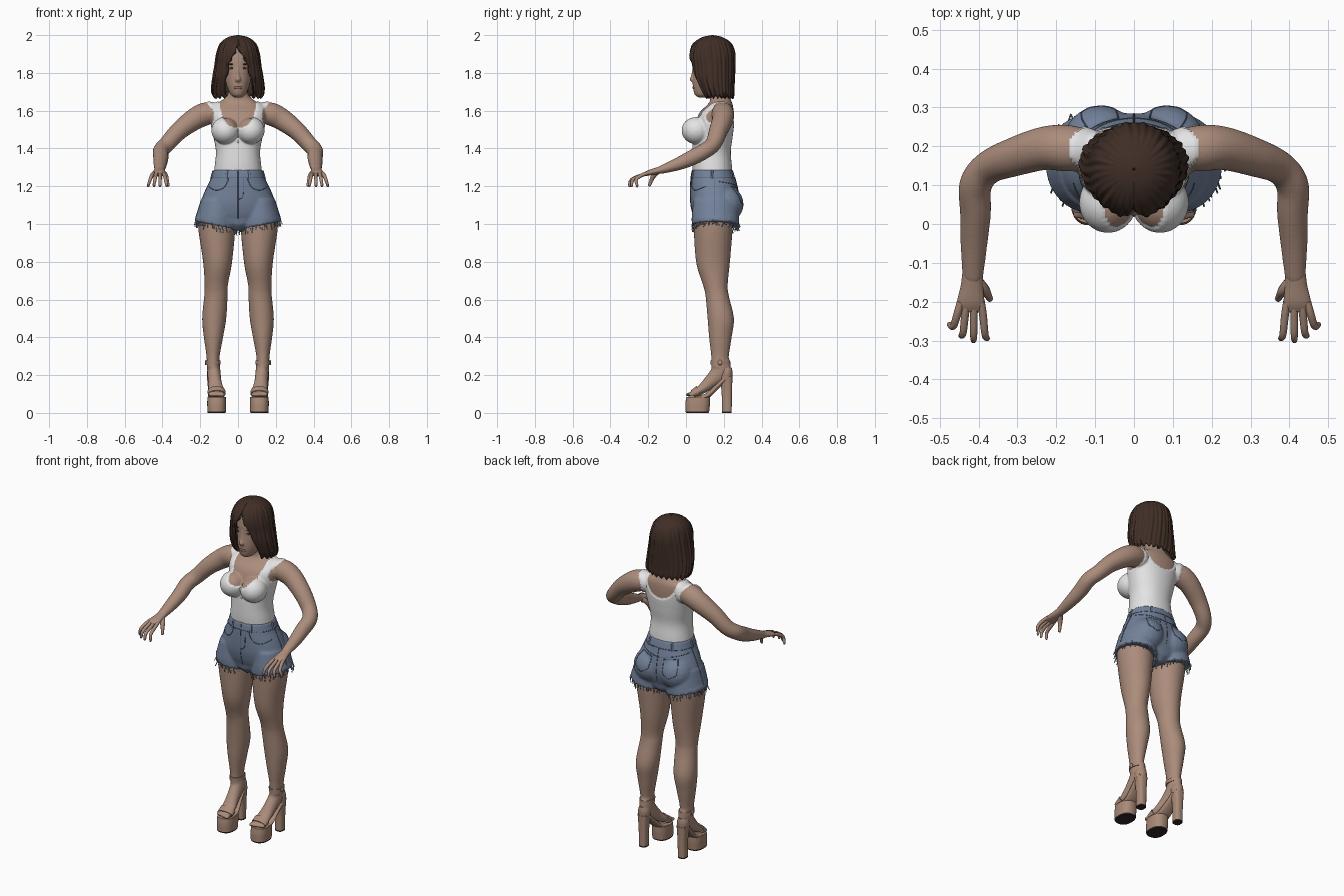
import bpy, bmesh, random
from math import sin, cos, pi, radians
from mathutils import Vector, Matrix
from mathutils.bvhtree import BVHTree

random.seed(4)
if "Cube" in bpy.data.objects:
    bpy.data.objects.remove(bpy.data.objects["Cube"])


def material(name, *rgb):
    m = bpy.data.materials.new(name)
    m.use_nodes = True
    m.diffuse_color = (*rgb, 1)
    m.node_tree.nodes["Principled BSDF"].inputs["Base Color"].default_value = (*rgb, 1)
    return m


SKIN = material("skin", .41, .265, .2)
WHITE = material("white cotton", .78, .78, .79)
DENIM = material("blue denim", .17, .22, .32)
SEAM = material("dark denim seam", .09, .12, .18)
THREAD = material("frayed thread", .3, .35, .43)
HAIR = material("brown hair", .05, .027, .019)
TAN = material("tan leather", .4, .255, .185)
SOLE = material("dark sole", .03, .02, .018)
LIPS = material("lip rose", .3, .14, .11)
EYE = material("dark eye", .06, .04, .035)


def spline(rows, n):
    # Catmull-Rom through rows of any width
    out = []
    for i in range(len(rows) - 1):
        a, b, c, d = (rows[max(i - 1, 0)], rows[i], rows[i + 1], rows[min(i + 2, len(rows) - 1)])
        for k in range(n):
            t = k / n
            out.append([q + .5 * t * (r - p + t * (2*p - 5*q + 4*r - s + t * (3*(q - r) + s - p)))
                        for p, q, r, s in zip(a, b, c, d)])
    return out + [list(rows[-1])]


def sweep(bm, rows, ref=None, n=5, seg=28, power=2):
    # rows are x, y, z and two radii; rings lie flat unless ref gives the first radius direction
    pts = spline(rows, n)
    rings = []
    for i, p in enumerate(pts):
        a, b = Vector((1, 0, 0)), Vector((0, 1, 0))
        if ref:
            t = (Vector(pts[min(i + 1, len(pts) - 1)][:3]) - Vector(pts[max(i - 1, 0)][:3])).normalized()
            a = (Vector(ref) - t * t.dot(Vector(ref))).normalized()
            b = t.cross(a)
        ring = []
        for k in range(seg):
            c, s = cos(2 * pi * k / seg), sin(2 * pi * k / seg)
            f = (abs(c) ** power + abs(s) ** power) ** (-1 / power)
            ring.append(bm.verts.new(Vector(p[:3]) + a * c * f * p[3] + b * s * f * p[4]))
        rings.append(ring)
    for r, q in zip(rings, rings[1:]):
        for k in range(seg):
            bm.faces.new((r[k], r[(k + 1) % seg], q[(k + 1) % seg], q[k]))
    bm.faces.new(rings[0][::-1])
    bm.faces.new(rings[-1])


def blob(bm, centre, size):
    bmesh.ops.create_uvsphere(bm, u_segments=20, v_segments=12, radius=1,
                              matrix=Matrix.Translation(centre) @ Matrix.Diagonal((*size, 1)))


def flip(rows, s):
    return [(r[0] * s, *r[1:]) for r in rows]


def make(name, bm, mats, voxel=0, mirror=False, keep_normals=False, sharp=50):
    if not keep_normals:
        bmesh.ops.recalc_face_normals(bm, faces=bm.faces)
    me = bpy.data.meshes.new(name)
    bm.to_mesh(me)
    bm.free()
    ob = bpy.data.objects.new(name, me)
    bpy.context.collection.objects.link(ob)
    if voxel:  # fuse overlapping volumes into one skin
        m = ob.modifiers.new("fuse", 'REMESH')
        m.mode, m.voxel_size = 'VOXEL', voxel
        m = ob.modifiers.new("soften", 'SMOOTH')
        m.factor, m.iterations = .5, 6
        ob.data = bpy.data.meshes.new_from_object(ob.evaluated_get(bpy.context.evaluated_depsgraph_get()))
        ob.modifiers.clear()
    ob.data.materials.clear()
    for m in mats:
        ob.data.materials.append(m)
    ob.data.shade_smooth()
    if not voxel:
        ob.data.set_sharp_from_angle(angle=radians(sharp))
    if mirror:
        ob.modifiers.new("mirror", 'MIRROR').use_clip = False
    return ob


def strands(name, lines, radius, mat):
    cu = bpy.data.curves.new(name, 'CURVE')
    cu.dimensions, cu.bevel_depth, cu.bevel_resolution = '3D', radius, 1
    for line in lines:
        sp = cu.splines.new('POLY')
        sp.points.add(len(line) - 1)
        for q, p in zip(sp.points, line):
            q.co = (*p, 1)
    cu.materials.append(mat)
    bpy.context.collection.objects.link(bpy.data.objects.new(name, cu))


# Body: torso, neck, arms, legs and feet fused together
bm = bmesh.new()
sweep(bm, [(0, .15, 1.13, .13, .09), (0, .14, 1.28, .121, .1), (0, .135, 1.38, .112, .097), (0, .142, 1.46, .125, .1),
           (0, .15, 1.53, .14, .1), (0, .162, 1.59, .15, .09), (0, .18, 1.63, .13, .068), (0, .183, 1.655, .085, .055),
           (0, .175, 1.69, .053, .052), (0, .155, 1.77, .048, .052)], power=2.2, seg=40)
for s in (1, -1):
    blob(bm, (.067 * s, .055, 1.495), (.07, .074, .068))
    sweep(bm, flip([(.11, .19, 1.585, .05, .05), (.17, .195, 1.583, .061, .06), (.23, .195, 1.555, .058, .056),
                    (.31, .172, 1.495, .049, .05), (.375, .145, 1.425, .043, .043), (.408, .1, 1.388, .042, .042),
                    (.408, .03, 1.35, .041, .04), (.412, -.05, 1.315, .033, .035), (.415, -.145, 1.283, .02, .026)], s),
          ref=(0, 0, 1))
    sweep(bm, flip([(.1, .15, 1.1, .09, .11), (.112, .145, 1, .1, .105), (.108, .143, .8, .077, .09),
                    (.115, .155, .68, .062, .066), (.117, .165, .62, .062, .062), (.126, .184, .5, .064, .07),
                    (.13, .182, .4, .051, .06), (.132, .18, .3, .035, .047), (.132, .18, .24, .034, .046)], s))
    sweep(bm, flip([(.131, .187, .28, .033, .045), (.128, .183, .22, .035, .05), (.122, .125, .16, .036, .036),
                    (.115, .075, .12, .042, .024), (.113, .03, .1, .042, .014)], s), ref=(1, 0, 0))
    for k in range(5):
        blob(bm, ((.08 + .017 * k) * s, .016 + .004 * k, .097), (.011, .02, .012))
body = make("body", bm, [SKIN, WHITE], voxel=.0065)


def is_top(c):
    x, z = abs(c.x), c.z
    if not 1.27 < z < 1.67 or x > min(.17, .13 + 7 * (z - 1.57) ** 2 if z > 1.48 else .17):
        return False
    depth = .15 if c.y < .185 else .115
    return z < 1.66 - depth * max(0, 1 - (x / .098) ** 2.4) ** .5 if x < .098 else True


# Tank top: faces chosen by neckline and armhole, raised slightly
me = body.data
covered = [True] * len(me.vertices)
for f in me.polygons:
    f.material_index = int(is_top(f.center))
    if not f.material_index:
        for v in f.vertices:
            covered[v] = False
offsets = [v.normal * .005 for v in me.vertices]
for v, on, off in zip(me.vertices, covered, offsets):
    if on:
        v.co += off
bvh = BVHTree.FromPolygons([v.co for v in me.vertices], [f.vertices for f in me.polygons])
bm = bmesh.new()
for z in (1.495, 1.465, 1.435):
    blob(bm, bvh.ray_cast(Vector((0, -1, z)), Vector((0, 1, 0)))[0], (.006, .004, .006))
make("top_buttons", bm, [WHITE])

# Hands
bm = bmesh.new()
sweep(bm, [(.415, -.12, 1.29, .02, .026), (.417, -.16, 1.28, .017, .029), (.42, -.2, 1.27, .014, .035),
           (.421, -.222, 1.262, .009, .032)], ref=(0, 0, 1))
for base, tip, drop in ((.394, .378, -.3), (.412, .413, -.305), (.43, .445, -.293), (.446, .475, -.264)):
    sweep(bm, [(base, -.2, 1.27, .01, .01), ((base * 2 + tip) / 3, -.235, 1.258, .01, .01),
               ((base + tip * 2) / 3, drop * .6 - .105, 1.235, .009, .009), (tip, drop + .005, 1.203, .007, .007),
               (tip, drop, 1.199, .003, .003)], ref=(0, 0, 1), seg=12)
sweep(bm, [(.4, -.15, 1.277, .014, .014), (.385, -.17, 1.258, .014, .014), (.376, -.183, 1.232, .01, .01),
           (.371, -.193, 1.205, .008, .008), (.371, -.195, 1.2, .003, .003)], ref=(1, 0, 0), seg=12)
make("hands", bm, [SKIN], mirror=True)

# Head with nose, then facial features
bm = bmesh.new()
sweep(bm, [(0, .095, 1.67, .02, .03), (0, .097, 1.685, .038, .051), (0, .115, 1.72, .056, .078),
           (0, .125, 1.76, .067, .09), (0, .13, 1.82, .073, .092), (0, .135, 1.87, .076, .097),
           (0, .14, 1.93, .07, .09), (0, .14, 1.97, .035, .05)])
sweep(bm, [(0, .046, 1.84, .008, .01), (0, .042, 1.79, .01, .014), (0, .037, 1.765, .016, .018),
           (0, .042, 1.75, .013, .01)], seg=16)
make("head", bm, [SKIN], voxel=.004)
for name, mat, spots, size in (
        ("lips", LIPS, [(0, .042, 1.722)], (.022, .008, .009)),
        ("eyes", EYE, [(.03, .05, 1.825), (-.03, .05, 1.825)], (.014, .006, .006)),
        ("eyebrows", HAIR, [(.032, .049, 1.846), (-.032, .049, 1.846)], (.019, .006, .0035))):
    bm = bmesh.new()
    for p in spots:
        blob(bm, p, size)
    make(name, bm, [mat])

# Hair: bob with a centre parting; rows are y, z, radii and half the face opening angle
bm = bmesh.new()
rings = []
rows = spline([(.14, 2, .004, .004, 0), (.14, 1.988, .055, .055, 0), (.14, 1.955, .094, .1, .03), (.138, 1.9, .113, .122, .2),
               (.14, 1.84, .122, .12, .48), (.143, 1.78, .132, .115, .58), (.155, 1.72, .139, .1, .62),
               (.165, 1.685, .136, .09, .64), (.168, 1.67, .124, .082, .66)], 6)
for i, (y, z, rx, ry, gap) in enumerate(rows):
    fade = min(1, i / 12)
    ring = []
    for k in range(161):
        a = gap + (2 * pi - 2 * gap) * k / 160
        f = 1 + fade * (.02 * sin(31 * a + 2 * sin(z * 13)) + .012 * sin(17 * a - z * 9))
        ring.append(bm.verts.new((rx * f * sin(a), y - ry * f * cos(a), z + fade ** 4 * .008 * sin(23 * a) * i / len(rows))))
    rings.append(ring)
for r, q in zip(rings, rings[1:]):
    for k in range(160):
        bm.faces.new((r[k], q[k], q[k + 1], r[k + 1]))
hair = make("hair", bm, [HAIR], keep_normals=True)
m = hair.modifiers.new("thickness", 'SOLIDIFY')
m.thickness, m.offset = .018, -1

# Denim shorts: hips, seat and flared legs fused, with a slanted hem
bm = bmesh.new()
sweep(bm, [(0, .14, 1.287, .13, .108), (0, .143, 1.24, .143, .118), (0, .15, 1.17, .176, .128), (0, .155, 1.1, .197, .13),
           (0, .155, 1.03, .18, .11), (0, .155, .985, .06, .07)], power=2.2, seg=40)
for s in (1, -1):
    blob(bm, (.085 * s, .205, 1.105), (.1, .1, .1))
    sweep(bm, flip([(.11, .155, 1.13, .085, .115), (.117, .155, 1.04, .105, .125), (.119, .157, .993, .11, .126)], s))
for v in bm.verts:
    if v.co.z < 1.02:
        v.co.z += (abs(v.co.x) - .118) * .2
shorts = make("denim_shorts", bm, [DENIM], voxel=.0065)
bvh = BVHTree.FromPolygons([v.co for v in shorts.data.vertices], [f.vertices for f in shorts.data.polygons])


def wrap(path, n=10):
    # lay a path of (degrees from the front, height) on the shorts
    line = []
    for a, z in spline(path, n):
        d = Vector((sin(radians(a)), -cos(radians(a)), 0))
        hit = bvh.ray_cast(Vector((0, .15, z)) + d, -d)[0]
        if hit:
            line.append(hit)
    return line


seams = [wrap([(a, 1.245) for a in range(0, 361, 12)], 2), wrap([(0, 1.28), (0, 1.03)]), wrap([(180, 1.245), (180, 1.05)]),
         wrap([(0, 1.13), (12, 1.15), (14, 1.245)])]
loops = []
for s in (1, -1):
    seams += [wrap([(22 * s, 1.245), (32 * s, 1.195), (50 * s, 1.18), (74 * s, 1.2)]), wrap([(90 * s, 1.245), (90 * s, 1.04)]),
              wrap([(180 * s, 1.195), (100 * s, 1.225)])]
    pocket = [(162, 1.19), (162, 1.12), (150, 1.095), (136, 1.12), (128, 1.2), (162, 1.19)]
    seams.append(sum((wrap([(a * s, z), (b * s, y)]) for (a, z), (b, y) in zip(pocket, pocket[1:])), []))
    loops += [wrap([(a * s, 1.282), (a * s, 1.24)]) for a in (28, 85, 140)]
strands("shorts_seams", seams, .002, SEAM)
strands("belt_loops", loops, .006, DENIM)

# Frayed hem threads
frays = []
for s in (1, -1):
    for k in range(60):
        a = 2 * pi * (k + random.random()) / 60
        x, y = .119 + .106 * cos(a), .157 + .122 * sin(a)
        z = .997 + (x - .118) * .2
        w = random.uniform(-.012, .012)
        frays.append([(s * x, y, z + .008), (s * (x + w / 2), y + w, z - .01),
                      (s * (x + w), y - w / 2, z - random.uniform(.015, .038))])
strands("frayed_hem", frays, .0022, THREAD)

# Platform shoes: dark soles, then platform, arch, heel and straps
bm = bmesh.new()
sweep(bm, [(.113, .06, 0, .047, .06), (.113, .06, .008, .049, .063)], power=2.5)
sweep(bm, [(.13, .216, 0, .024, .026), (.13, .216, .008, .024, .026)], power=3)
make("shoe_soles", bm, [SOLE], mirror=True)
bm = bmesh.new()
sweep(bm, [(.113, .06, .008, .049, .063), (.113, .062, .05, .05, .065), (.113, .065, .085, .049, .063)], power=2.5)
sweep(bm, [(.113, .05, .08, .045, .012), (.117, .11, .09, .042, .014), (.125, .165, .14, .035, .014),
           (.13, .205, .178, .033, .016), (.13, .237, .19, .028, .014)], ref=(1, 0, 0))
sweep(bm, [(.13, .216, .008, .024, .026), (.13, .216, .1, .025, .027), (.13, .213, .19, .032, .033)], power=3)
sweep(bm, [(.114, .068, .115, .047, .03), (.113, .036, .1, .047, .022)], ref=(1, 0, 0))
sweep(bm, [(.131, .183, .255, .039, .052), (.131, .182, .277, .039, .052)])
sweep(bm, [(.13, .21, .18, .034, .034), (.13, .212, .215, .034, .034), (.13, .212, .24, .026, .03)])
blob(bm, (.17, .18, .266), (.006, .012, .014))
make("platform_shoes", bm, [TAN], mirror=True)
